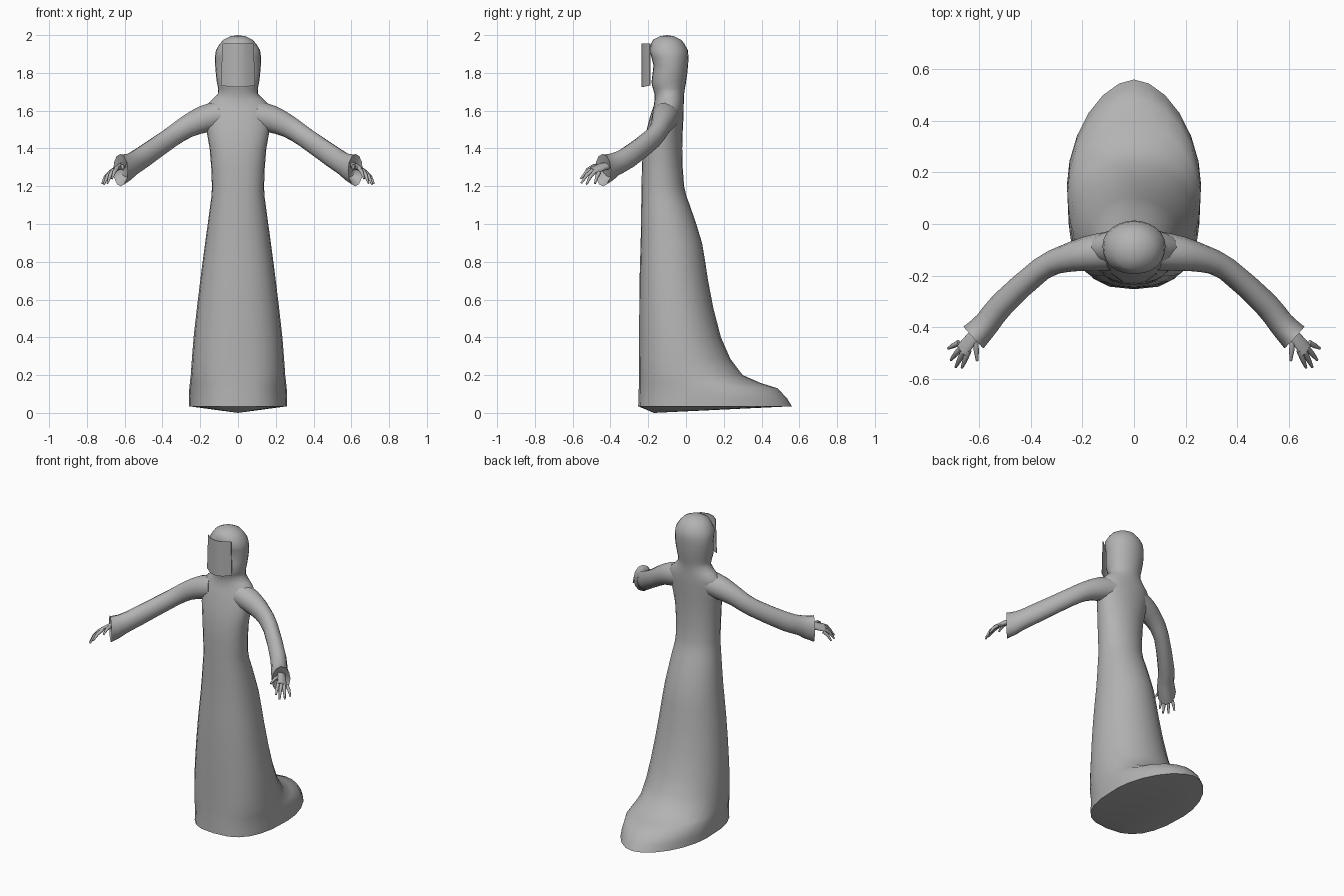
import bpy, bmesh, math
from mathutils import Vector

if "Cube" in bpy.data.objects:
    bpy.data.objects.remove(bpy.data.objects["Cube"])

grey = bpy.data.materials.new("plain grey")
grey.diffuse_color = (0.45, 0.45, 0.45, 1)
grey.use_nodes = True
grey.node_tree.nodes["Principled BSDF"].inputs["Base Color"].default_value = grey.diffuse_color


def finish(name, bm, mirror=False, angle=60):
    bmesh.ops.recalc_face_normals(bm, faces=bm.faces)
    me = bpy.data.meshes.new(name)
    bm.to_mesh(me)
    bm.free()
    ob = bpy.data.objects.new(name, me)
    bpy.context.collection.objects.link(ob)
    me.materials.append(grey)
    bpy.ops.object.select_all(action='DESELECT')
    ob.select_set(True)
    bpy.context.view_layer.objects.active = ob
    bpy.ops.object.shade_smooth_by_angle(angle=math.radians(angle))
    if mirror:
        ob.modifiers.new("Mirror", 'MIRROR')


def smooth(rows):
    """Insert one rounded in-between row after every row."""
    out = []
    for i in range(len(rows) - 1):
        a, b, c, d = (rows[max(0, min(j, len(rows) - 1))] for j in range(i - 1, i + 3))
        out += [b, tuple((9 * (q + r) - p - s) / 16 for p, q, r, s in zip(a, b, c, d))]
    return out + [rows[-1]]


def loft(bm, rings, start=None, end=None):
    """Skin rings of points; close the ends on the given points or with caps."""
    loops = [[bm.verts.new(p) for p in r] for r in rings]
    n = len(loops[0])
    for a, b in zip(loops, loops[1:]):
        for i in range(n):
            bm.faces.new((a[i], a[(i + 1) % n], b[(i + 1) % n], b[i]))
    for loop, tip in ((loops[0], start), (loops[-1], end)):
        if tip is None:
            bm.faces.new(loop)
        else:
            v = bm.verts.new(tip)
            for i in range(n):
                bm.faces.new((loop[i], loop[(i + 1) % n], v))


def tube(bm, pts, side=None, n=12):
    """pts: (x, y, z, half width, half height)."""
    c = [Vector(p[:3]) for p in pts]
    rings = []
    for i, p in enumerate(pts):
        d = c[min(i + 1, len(c) - 1)] - c[max(i - 1, 0)]
        if d.dot(c[1] - c[0]) < 0:
            d = -d
        u = Vector(side) if side else d.cross(Vector((0, 0, 1)))
        u = (u - d * u.dot(d) / d.length_squared).normalized()
        w = u.cross(d).normalized()
        rings.append([c[i] + u * p[3] * math.cos(2 * math.pi * k / n)
                      + w * p[4] * math.sin(2 * math.pi * k / n) for k in range(n)])
    loft(bm, rings)


# Robe and hood: height, half width, front y, back y
profile = [
    (.035, .26, -.253, .56), (.13, .258, -.25, .485), (.2, .25, -.248, .3),
    (.4, .235, -.248, .185), (.7, .2, -.246, .117), (.9, .174, -.24, .085),
    (1.1, .147, -.237, .02), (1.2, .138, -.235, -.01), (1.4, .15, -.228, -.02),
    (1.57, .18, -.19, -.013), (1.63, .165, -.17, -.012), (1.69, .106, -.167, -.01),
    (1.75, .112, -.183, 0), (1.84, .121, -.172, .011), (1.92, .117, -.193, .01),
    (1.975, .078, -.175, -.025)]


def roundness(z):
    """Exponents of the outline in front and behind: boxy front, pointed train."""
    if 1.5 < z < 1.7 or z > 1.95:
        return 1, 1
    return .72 + .13 * min(z / .4, 1), 1.15 - .15 * min(z / .15, 1)


N = 24
rings = []
for z, hw, yf, yb in smooth(profile):
    mid, half = (yf + yb) / 2, (yb - yf) / 2
    ring = []
    for k in range(N):
        c, s = math.cos(2 * math.pi * k / N), math.sin(2 * math.pi * k / N)
        e = roundness(z)[s >= 0]
        ring.append((math.copysign(abs(c) ** e, c) * hw,
                     mid + math.copysign(abs(s) ** e, s) * half, z))
    rings.append(ring)
# rounded crown
rings.append([(x * .5, -.1 + (y + .1) * .5, 1.994) for x, y, z in rings[-1]])
bm = bmesh.new()
loft(bm, rings, start=(0, -.17, 0), end=(0, -.1, 2))
finish("robe_and_hood", bm)

# Face plate: thin bent sheet in front of the hood
bm = bmesh.new()
cols = []
for t in (-1, -.5, 0, .5, 1):
    y = -.235 + .042 * t * t
    cols.append([bm.verts.new(p) for p in (
        (.09 * t, y, 1.725 + .008 * t * t), (.083 * t, y, 1.955),
        (.083 * t, y + .004, 1.955), (.09 * t, y + .004, 1.725 + .008 * t * t))])
for a, b in zip(cols, cols[1:]):
    for i in range(4):
        bm.faces.new((a[i], a[(i + 1) % 4], b[(i + 1) % 4], b[i]))
bm.faces.new(cols[0])
bm.faces.new(cols[-1])
finish("face_plate", bm, angle=40)

# Sleeves with flared cuffs, hollow at the end
bm = bmesh.new()
arm = smooth([(.1, -.105, 1.575, .075, .075), (.18, -.115, 1.555, .068, .072),
              (.27, -.135, 1.515, .053, .06), (.36, -.175, 1.455, .046, .056),
              (.51, -.31, 1.35, .049, .06), (.57, -.385, 1.312, .05, .064),
              (.622, -.44, 1.285, .057, .086)])
tube(bm, arm + [(.605, -.422, 1.296, .038, .052)])
finish("sleeve", bm, mirror=True)

# Hands: flat palm, four fingers fanned from the knuckles, and a thumb
bm = bmesh.new()
tube(bm, [(.595, -.405, 1.312, .024, .018), (.63, -.445, 1.302, .028, .016),
          (.668, -.492, 1.282, .031, .01)], (.6, .6, -.45), 10)


def finger(root, tip):
    a, b = Vector(root), Vector(tip)
    knuckle = a.lerp(b, .55) + Vector((0, 0, .01))
    tube(bm, [(*a, .011, .011), (*knuckle, .01, .01), (*b, .005, .005)], None, 8)


index_root, little_root = Vector((.64, -.49, 1.297)), Vector((.678, -.46, 1.272))
tips = [(.667, -.557, 1.24), (.691, -.555, 1.216), (.71, -.527, 1.21), (.72, -.482, 1.214)]
for i, tip in enumerate(tips):
    bulge = Vector((.006, -.01, 0)) * (i in (1, 2))
    finger(index_root.lerp(little_root, i / 3) + bulge, tip)
finger((.615, -.445, 1.308), (.608, -.53, 1.287))
finish("hand", bm, mirror=True)
